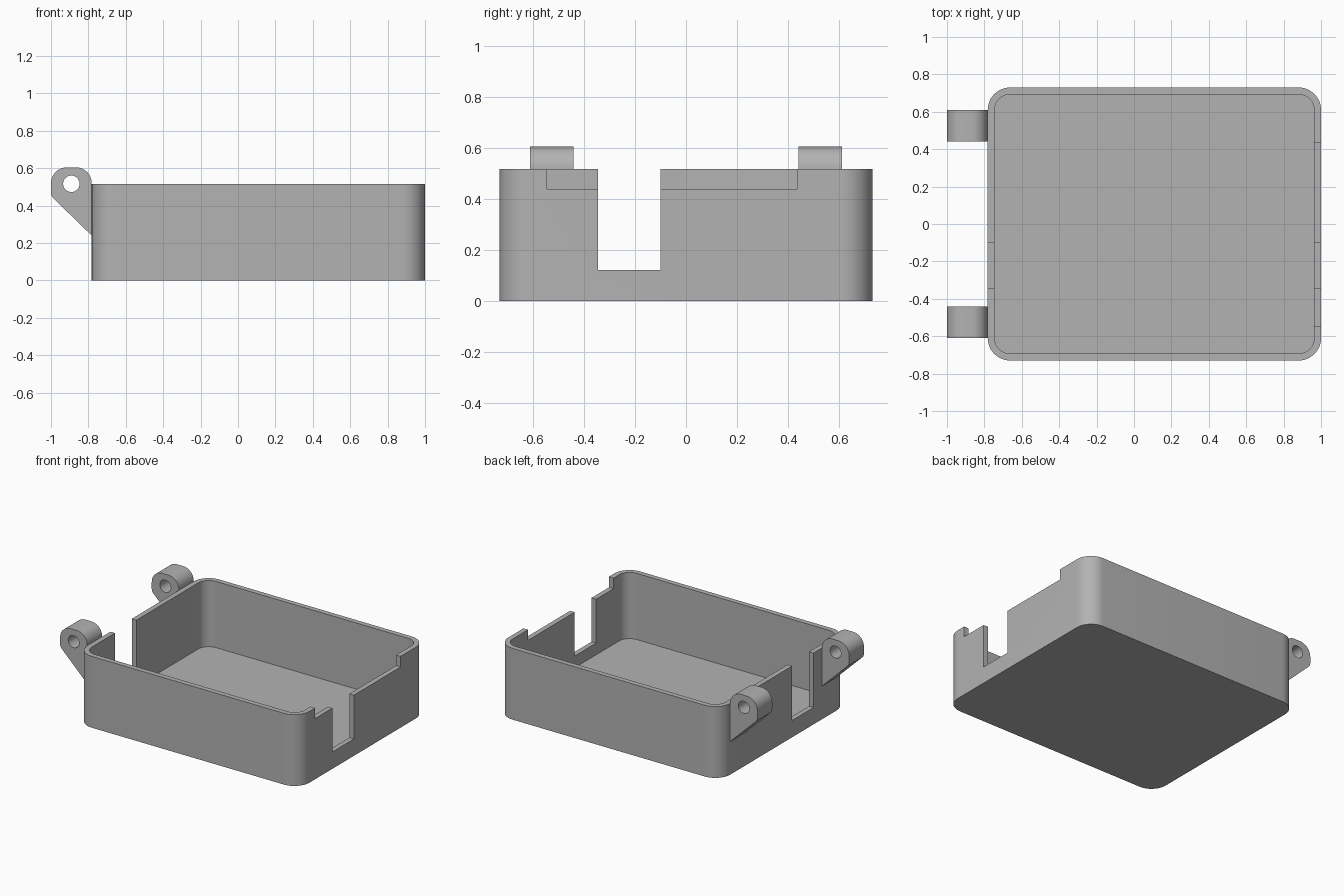
import bpy, bmesh, math
from mathutils import Vector

old = bpy.data.objects.get("Cube")
if old:
    bpy.data.objects.remove(old, do_unlink=True)

GREY = (0.45, 0.45, 0.45, 1)
grey = bpy.data.materials.new("matte grey")
grey.use_nodes = True
grey.diffuse_color = GREY
grey.node_tree.nodes["Principled BSDF"].inputs["Base Color"].default_value = GREY


def rounded(corners, steps=12):
    """Counter-clockwise outline from (x, y, radius) corners, each rounded by an arc."""
    pts = []
    for i, (x, y, r) in enumerate(corners):
        p = Vector((x, y))
        if not r:
            pts.append(p)
            continue
        a = (Vector(corners[i - 1][:2]) - p).normalized()
        b = (Vector(corners[(i + 1) % len(corners)][:2]) - p).normalized()
        half = a.angle(b) / 2
        centre = p + (a + b).normalized() * (r / math.sin(half))
        start = p + a * (r / math.tan(half)) - centre
        sweep = math.pi - 2 * half
        t0 = math.atan2(start.y, start.x)
        for k in range(steps + 1):
            t = t0 + sweep * k / steps
            pts.append(centre + r * Vector((math.cos(t), math.sin(t))))
    return pts


def prism(name, outline, low, high, axis="z"):
    """Extrude an outline along z, or an x-z outline along y."""
    bm = bmesh.new()
    place = (lambda p: (p.x, p.y, low)) if axis == "z" else (lambda p: (p.x, low, p.y))
    face = bm.faces.new([bm.verts.new(place(p)) for p in outline])
    ext = bmesh.ops.extrude_face_region(bm, geom=[face])
    shift = (0, 0, high - low) if axis == "z" else (0, high - low, 0)
    moved = [v for v in ext["geom"] if isinstance(v, bmesh.types.BMVert)]
    bmesh.ops.translate(bm, verts=moved, vec=shift)
    bmesh.ops.recalc_face_normals(bm, faces=bm.faces)
    mesh = bpy.data.meshes.new(name)
    bm.to_mesh(mesh)
    bm.free()
    mesh.materials.append(grey)
    obj = bpy.data.objects.new(name, mesh)
    bpy.context.collection.objects.link(obj)
    return obj


def rectangle(x0, x1, y0, y1, r=0):
    return rounded([(x0, y0, r), (x1, y0, r), (x1, y1, r), (x0, y1, r)])


def carve(obj, cutters):
    """Subtract the cutters, apply, remove them and smooth the curved faces."""
    bpy.ops.object.select_all(action="DESELECT")
    bpy.context.view_layer.objects.active = obj
    obj.select_set(True)
    for c in cutters:
        mod = obj.modifiers.new("cut", "BOOLEAN")
        mod.object, mod.operation, mod.solver = c, "DIFFERENCE", "EXACT"
        bpy.ops.object.modifier_apply(modifier=mod.name)
        bpy.data.objects.remove(c, do_unlink=True)
    bpy.ops.object.shade_smooth_by_angle(angle=math.radians(30))


LEFT, RIGHT, DEPTH, HEIGHT = -0.782, 1.0, 0.73, 0.517
WALL, FLOOR, TOP = 0.037, 0.037, 0.8

# Open tray with a cable slot through both end walls and a lowered rim on one
tray = prism("tray", rectangle(LEFT, RIGHT, -DEPTH, DEPTH, 0.12), 0, HEIGHT)
cavity = prism("cavity_cutter", rectangle(LEFT + WALL, RIGHT - WALL, -DEPTH + WALL,
                                          DEPTH - WALL, 0.083), FLOOR, TOP)
slot = prism("slot_cutter", rectangle(-1.2, 1.2, -0.345, -0.10), 0.122, TOP)
rim = prism("rim_cutter", rectangle(0.8, 1.2, -0.545, 0.435), 0.44, TOP)
carve(tray, [cavity, slot, rim])

# Hinge lugs with pin holes
for name, y in (("front_hinge_lug", -0.525), ("back_hinge_lug", 0.525)):
    profile = rounded([(LEFT, 0.24, 0), (LEFT, 0.605, 0.085),
                       (-1, 0.605, 0.085), (-1, 0.452, 0.04)])
    lug = prism(name, profile, y - 0.085, y + 0.085, "y")
    hole = [Vector((-0.891 + 0.044 * math.cos(k * math.pi / 16),
                    0.517 + 0.044 * math.sin(k * math.pi / 16))) for k in range(32)]
    carve(lug, [prism("pin_cutter", hole, y - 0.2, y + 0.2, "y")])
